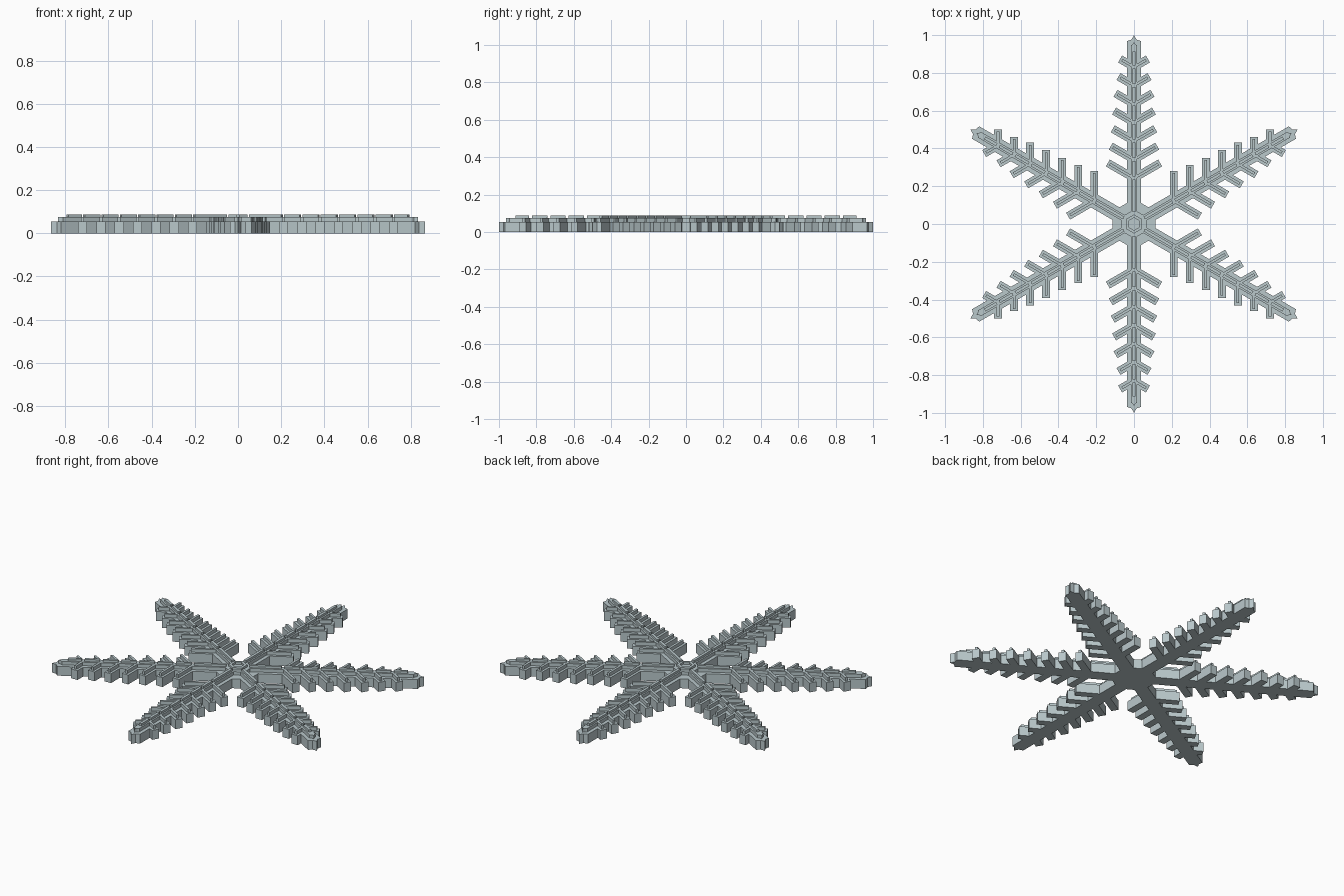
import bpy, bmesh, math
from mathutils import Matrix, Vector

if "Cube" in bpy.data.objects:
    bpy.data.objects.remove(bpy.data.objects["Cube"])

ice = bpy.data.materials.new("pale ice grey")
ice.diffuse_color = (0.49, 0.58, 0.60, 1)
ice.use_nodes = True
ice.node_tree.nodes["Principled BSDF"].inputs["Base Color"].default_value = ice.diffuse_color

S60, C60 = math.sin(math.pi / 3), 0.5
# side branches: (distance along the arm, length)
BRANCHES = [(0.243 + 0.098 * i, l) for i, l in
            enumerate((0.160, 0.142, 0.130, 0.122, 0.113, 0.095, 0.085))]


def prism(bm, pts, z0, z1):
    """Extrude a flat outline between two heights."""
    face = bm.faces.new([bm.verts.new((x, y, z0)) for x, y in pts])
    top = bmesh.ops.extrude_face_region(bm, geom=[face])["geom"]
    bmesh.ops.translate(bm, vec=(0, 0, z1 - z0),
                        verts=[v for v in top if isinstance(v, bmesh.types.BMVert)])


def finish(name, bm):
    bmesh.ops.recalc_face_normals(bm, faces=bm.faces)
    mesh = bpy.data.meshes.new(name)
    bm.to_mesh(mesh)
    bm.free()
    mesh.materials.append(ice)
    obj = bpy.data.objects.new(name, mesh)
    bpy.context.collection.objects.link(obj)
    return obj


def turn(pts, k):
    a = -k * math.pi / 3
    return [(x * math.cos(a) - y * math.sin(a), x * math.sin(a) + y * math.cos(a))
            for x, y in pts]


def flake_outline(hub, arm, twig, trim, tip):
    """Six-armed outline: hub apothem, arm and twig half widths, twig trim, tip points."""
    side = [(arm, (hub - arm * 0.5) / S60)]
    for r, length in BRANCHES:
        end = length - trim
        low = (arm - C60 * twig) / S60
        high = (arm + C60 * twig) / S60
        for s, w in ((low, -twig), (end, -twig), (end, twig), (high, twig)):
            side.append((s * S60 - w * C60, r + s * C60 + w * S60))
    side += tip
    left = [(-x, y) for x, y in side]
    arm_pts = left + [(0, tip[-1][1] + tip[-1][0] * 1.7)] + side[::-1]
    return [p for k in range(6) for p in turn(arm_pts, k)]


# broad base plate with pointed arm tips
bm = bmesh.new()
prism(bm, flake_outline(0.115, 0.038, 0.021, 0.0,
                        [(0.038, 0.968), (0.014, 0.976)]), 0, 0.055)
finish("snowflake_base", bm)

# narrow raised ribs on the hub, arms and branches
bm = bmesh.new()
prism(bm, flake_outline(0.066, 0.017, 0.007, 0.012,
                        [(0.017, 0.945), (0.008, 0.95)]), 0.055, 0.075)
finish("raised_ribs", bm)

# short crest bars along each arm, broken at every branch pair
bm = bmesh.new()
stops = [0.055] + [r for r, _ in BRANCHES] + [0.92]
for k in range(6):
    for a, b in zip(stops, stops[1:]):
        a, b, w = a + 0.008, b - 0.008, 0.008
        prism(bm, turn([(-w, a), (w, a), (w, b), (-w, b)], k), 0.075, 0.088)
finish("arm_crests", bm)

# hexagonal rim at the centre
bm = bmesh.new()
rings = []
for radius in (0.050, 0.033):
    for z in (0.075, 0.088):
        rings.append([bm.verts.new((radius * math.sin(k * math.pi / 3),
                                    radius * math.cos(k * math.pi / 3), z))
                      for k in range(6)])
outer_low, outer_top, inner_low, inner_top = rings
for a, b in ((outer_low, outer_top), (outer_top, inner_top),
             (inner_top, inner_low), (inner_low, outer_low)):
    for k in range(6):
        j = (k + 1) % 6
        bm.faces.new((a[k], a[j], b[j], b[k]))
finish("hub_rim", bm)
